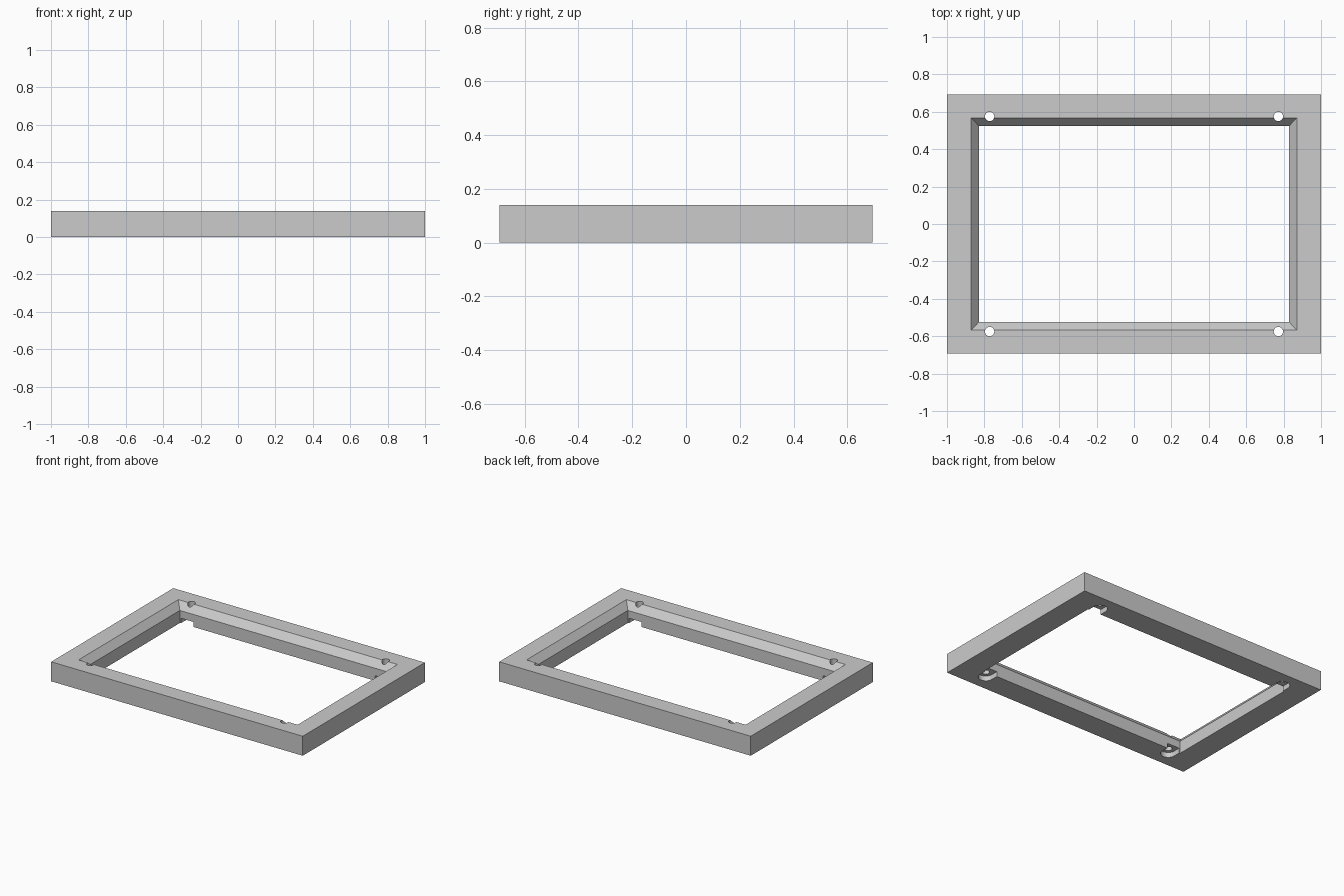
import bpy, bmesh
from math import pi, cos, sin

if "Cube" in bpy.data.objects:
    bpy.data.objects.remove(bpy.data.objects["Cube"], do_unlink=True)

HEIGHT = 0.14
OUTER = (1.0, 0.693)
LIP = (0.871, 0.567)        # opening at the top of the chamfer
OPENING = (0.829, 0.524)    # opening below the chamfer
CHAMFER_Z = 0.09
HOLE = (0.772, 0.575)
HOLE_R, SLOT_R, SLOT_DEPTH = 0.025, 0.05, 0.036

grey = bpy.data.materials.new("plain grey")
grey.use_nodes = True
colour = (0.6, 0.6, 0.6, 1)
grey.diffuse_color = colour
grey.node_tree.nodes["Principled BSDF"].inputs["Base Color"].default_value = colour


def finish(bm, name):
    bmesh.ops.recalc_face_normals(bm, faces=bm.faces)
    mesh = bpy.data.meshes.new(name)
    bm.to_mesh(mesh)
    bm.free()
    mesh.materials.append(grey)
    obj = bpy.data.objects.new(name, mesh)
    bpy.context.collection.objects.link(obj)
    return obj


def prism(bm, outline, z0, z1):
    low = [bm.verts.new((x, y, z0)) for x, y in outline]
    high = [bm.verts.new((x, y, z1)) for x, y in outline]
    bm.faces.new(low)
    bm.faces.new(high)
    for i in range(len(low)):
        j = (i + 1) % len(low)
        bm.faces.new((low[i], low[j], high[j], high[i]))


def arc(x, y, r, start, sweep, steps):
    return [(x + r * cos(start + sweep * i / steps),
             y + r * sin(start + sweep * i / steps)) for i in range(steps)]


# Frame: rectangular rings bridged around its cross-section
bm = bmesh.new()
section = [(OUTER, 0), (OUTER, HEIGHT), (LIP, HEIGHT), (OPENING, CHAMFER_Z), (OPENING, 0)]
rings = [[bm.verts.new((sx * w, sy * d, z))
          for sx, sy in ((-1, -1), (1, -1), (1, 1), (-1, 1))]
         for (w, d), z in section]
for a, b in zip(rings, rings[1:] + rings[:1]):
    for i in range(4):
        j = (i + 1) % 4
        bm.faces.new((a[i], a[j], b[j], b[i]))
frame = finish(bm, "frame")

# Cutters: round screw holes, and round-ended recesses open to the inside
holes, slots = bmesh.new(), bmesh.new()
for sx in (-1, 1):
    for sy in (-1, 1):
        x, y = sx * HOLE[0], sy * HOLE[1]
        prism(holes, arc(x, y, HOLE_R, 0, 2 * pi, 32), -0.1, HEIGHT + 0.1)
        end = sy * (OPENING[1] - 0.06)
        outline = arc(x, y, SLOT_R, 0, sy * pi, 20)
        outline += [(x - SLOT_R, y), (x - SLOT_R, end), (x + SLOT_R, end)]
        prism(slots, outline, -0.1, SLOT_DEPTH)

for bm, name in ((slots, "recess_cutter"), (holes, "hole_cutter")):
    cutter = finish(bm, name)
    cutter.hide_render = True
    mod = frame.modifiers.new(name, "BOOLEAN")
    mod.operation = "DIFFERENCE"
    mod.solver = "EXACT"
    mod.object = cutter
    bpy.context.view_layer.objects.active = frame
    bpy.ops.object.modifier_apply(modifier=mod.name)
    bpy.data.objects.remove(cutter, do_unlink=True)

# Smooth the round walls, keep all edges crisp
bpy.ops.object.select_all(action="DESELECT")
frame.select_set(True)
bpy.context.view_layer.objects.active = frame
bpy.ops.object.shade_smooth_by_angle(angle=pi / 6)
